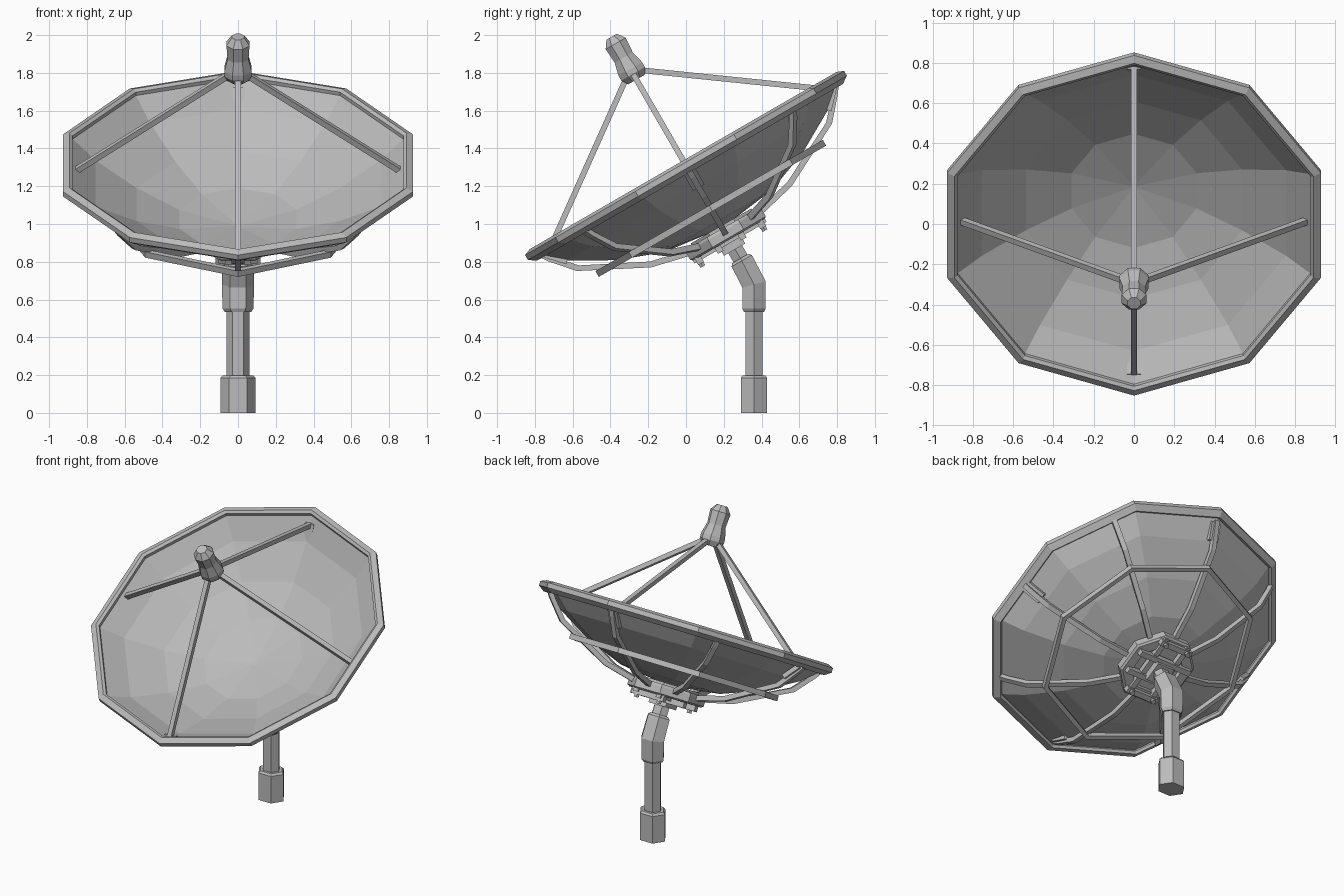
import bpy, bmesh
from math import sin, cos, pi, radians
from mathutils import Matrix, Vector

if "Cube" in bpy.data.objects:
    bpy.data.objects.remove(bpy.data.objects["Cube"])

grey = bpy.data.materials.new("light grey metal")
grey.use_nodes = True
GREY = (0.5, 0.5, 0.5, 1)
grey.diffuse_color = GREY
grey.node_tree.nodes["Principled BSDF"].inputs["Base Color"].default_value = GREY

# Dish frame: origin at the rim centre, local z along the dish axis
TILT = radians(30)
DISH = Matrix.Translation((0, 0, 1.31)) @ Matrix.Rotation(TILT, 4, 'X')


def finish(name, bm, matrix=Matrix()):
    bmesh.ops.recalc_face_normals(bm, faces=bm.faces)
    mesh = bpy.data.meshes.new(name)
    bm.to_mesh(mesh)
    bm.free()
    mesh.materials.append(grey)
    obj = bpy.data.objects.new(name, mesh)
    obj.matrix_world = matrix
    bpy.context.collection.objects.link(obj)
    return obj


def loft(name, rings, matrix=Matrix(), closed=False, caps=True):
    """Join rings of points with quads."""
    bm = bmesh.new()
    loops = [[bm.verts.new(p) for p in ring] for ring in rings]
    n = len(loops[0])
    pairs = list(zip(loops, loops[1:])) + ([(loops[-1], loops[0])] if closed else [])
    for a, b in pairs:
        for i in range(n):
            j = (i + 1) % n
            bm.faces.new((a[i], a[j], b[j], b[i]))
    if caps and not closed:
        bm.faces.new(loops[0])
        bm.faces.new(loops[-1])
    return finish(name, bm, matrix)


def circle(r, z, sides, start=0.0):
    return [(r * cos(start + 2 * pi * i / sides), r * sin(start + 2 * pi * i / sides), z)
            for i in range(sides)]


def lathe(name, profile, sides, start=0.0, matrix=DISH, **kw):
    return loft(name, [circle(r, z, sides, start) for r, z in profile], matrix, **kw)


def beam(name, a, b, width, height, matrix=DISH):
    """Box running from a to b."""
    a, b = Vector(a), Vector(b)
    bm = bmesh.new()
    bmesh.ops.create_cube(bm, size=1)
    turn = (b - a).to_track_quat('Z', 'Y').to_matrix().to_4x4()
    place = Matrix.Translation((a + b) / 2) @ turn @ Matrix.Diagonal((width, height, (b - a).length, 1))
    bm.transform(place)
    return finish(name, bm, matrix)


def spin(angle):
    return DISH @ Matrix.Rotation(angle, 4, 'Z')


# Reflector bowl and its rim
bowl = lathe("dish_bowl", [(0.93, -0.01), (0.80, -0.12), (0.57, -0.25), (0.33, -0.34), (0.02, -0.38)],
             10, pi / 2)
shell = bowl.data
bm = bmesh.new()
bm.from_mesh(shell)
mouth = max((f for f in bm.faces if len(f.verts) == 10), key=lambda f: f.calc_center_median().z)
bmesh.ops.delete(bm, geom=[mouth], context='FACES_ONLY')
bmesh.ops.recalc_face_normals(bm, faces=bm.faces)
bm.to_mesh(shell)
bm.free()
wall = bowl.modifiers.new("wall", 'SOLIDIFY')
wall.thickness = 0.012
lathe("dish_rim", [(0.92, 0.018), (0.938, 0.03), (0.975, 0.015), (0.975, -0.015), (0.935, -0.042), (0.92, -0.03)],
      10, pi / 2, closed=True)

# Ribs behind the bowl, joined by an octagonal hoop
outer = [(0.91, -0.04), (0.885, -0.075), (0.78, -0.195), (0.43, -0.375), (0.2, -0.43)]
inner = [(0.18, -0.40), (0.42, -0.345), (0.755, -0.175), (0.855, -0.065), (0.88, -0.03)]
for i in range(8):
    rib = [[(r, y, z) for r, z in outer + inner] for y in (-0.016, 0.016)]
    loft(f"back_rib_{i + 1}", rib, spin(i * pi / 4))
lathe("back_hoop", [(0.695, -0.245), (0.695, -0.28), (0.665, -0.28), (0.665, -0.245)], 8, closed=True)

# Feed horn held by four struts
lathe("feed_horn", [(0.055, 0.525), (0.078, 0.56), (0.078, 0.59), (0.06, 0.66),
                    (0.066, 0.745), (0.035, 0.787)], 8, pi / 8)
for i in range(4):
    m = spin(i * pi / 2)
    beam(f"feed_strut_{i + 1}", (0.04, 0, 0.56), (0.87, 0, -0.04), 0.03, 0.03, m)
    beam(f"strut_bracket_{i + 1}", (0.885, 0, -0.035), (0.80, 0, -0.125), 0.07, 0.03, m)

# Mounting flange, cross bars and hub
lathe("mount_flange", [(0.24, -0.385), (0.25, -0.40), (0.25, -0.445), (0.235, -0.455),
                       (0.17, -0.455), (0.17, -0.385)], 8, pi / 8, closed=True)
lathe("mount_plate", [(0.2, -0.37), (0.2, -0.425)], 8, pi / 8)
for i, y in enumerate((-0.19, -0.07, 0.07, 0.19)):
    half = 0.12 if abs(y) > 0.1 else 0.2
    beam(f"mount_bar_{i + 1}", (-half, y, -0.465), (half, y, -0.465), 0.035, 0.05)
for x in (-0.085, 0.085):
    beam("mount_rail", (x, -0.22, -0.455), (x, 0.22, -0.455), 0.035, 0.035)
    for y in (-0.19, 0.19):
        lathe("mount_bolt", [(0.017, -0.48), (0.017, -0.508)], 6,
              matrix=DISH @ Matrix.Translation((x, y, 0)))
beam("mount_hub", (0, -0.065, -0.47), (0, 0.065, -0.47), 0.13, 0.09)


def tube(name, stations):
    """Six-sided tube; each station is y, z, radius and lean in degrees."""
    rings = []
    for y, z, r, lean in stations:
        m = (Matrix.Translation((0, y, z)) @ Matrix.Rotation(radians(lean), 4, 'X')
             @ Matrix.Diagonal((1, 0.87, 1, 1)))
        rings.append([m @ Vector(p) for p in circle(r, 0, 6)])
    loft(name, rings)


# Pedestal
tube("base_socket", [(0.36, 0, 0.093, 0), (0.36, 0.185, 0.093, 0), (0.36, 0.198, 0.08, 0)])
tube("post", [(0.36, 0.15, 0.06, 0), (0.36, 0.58, 0.06, 0)])
tube("neck", [(0.36, 0.535, 0.07, 0), (0.36, 0.553, 0.082, 0), (0.36, 0.68, 0.085, 15),
              (0.295, 0.805, 0.082, 30), (0.288, 0.818, 0.066, 30)])
tube("neck_pin", [(0.31, 0.78, 0.056, 30), (0.21, 0.953, 0.056, 30)])
